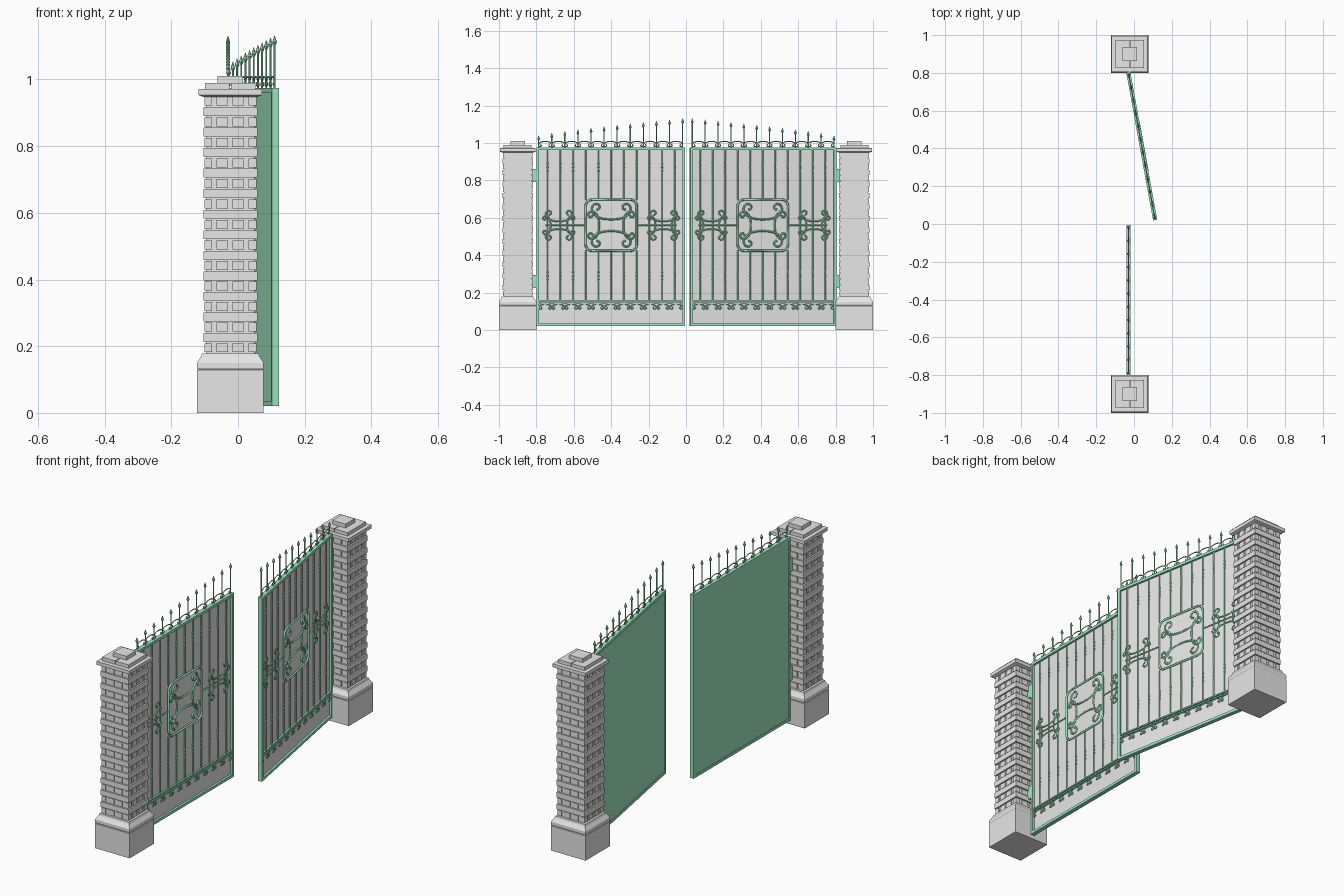
import bpy, bmesh, math
from mathutils import Matrix, Vector

cube = bpy.data.objects.get("Cube")
if cube:
    bpy.data.objects.remove(cube, do_unlink=True)


def material(name, rgb):
    m = bpy.data.materials.new(name)
    m.use_nodes = True
    m.diffuse_color = (*rgb, 1)
    m.node_tree.nodes["Principled BSDF"].inputs["Base Color"].default_value = (*rgb, 1)
    return m


STONE = material("stone grey", (0.8, 0.8, 0.8))
GREEN = material("gate green", (0.37, 0.82, 0.56))


def finish(name, bm, mats, matrix=Matrix()):
    bmesh.ops.recalc_face_normals(bm, faces=bm.faces)
    me = bpy.data.meshes.new(name)
    bm.to_mesh(me)
    bm.free()
    for m in mats:
        me.materials.append(m)
    ob = bpy.data.objects.new(name, me)
    ob.matrix_world = matrix
    bpy.context.collection.objects.link(ob)
    return ob


def box(bm, lo, hi):
    lo, hi = Vector(lo), Vector(hi)
    size = Matrix.Diagonal((*(hi - lo), 1))
    bmesh.ops.create_cube(bm, size=1, matrix=Matrix.Translation((lo + hi) / 2) @ size)


def spindle(bm, x, y, z0, z1, r0, r1, sides=6):
    bmesh.ops.create_cone(bm, cap_ends=True, segments=sides, radius1=r0, radius2=r1,
                          depth=z1 - z0, matrix=Matrix.Translation((x, y, (z0 + z1) / 2)))


def square_loft(bm, rings):
    # stack of square rings given as (half width, height)
    loops = [[bm.verts.new((sx * h, sy * h, z))
              for sx, sy in ((-1, -1), (1, -1), (1, 1), (-1, 1))] for h, z in rings]
    for a, b in zip(loops, loops[1:]):
        for i in range(4):
            j = (i + 1) % 4
            bm.faces.new((a[i], a[j], b[j], b[i]))
    bm.faces.new(loops[0])
    bm.faces.new(loops[-1])


def pillar(side, label):
    at = Matrix.Translation((-0.023, side * 0.9, 0))

    # plinth with a moulded ledge
    bm = bmesh.new()
    square_loft(bm, [(0.1, 0), (0.1, 0.128), (0.097, 0.13), (0.1, 0.135), (0.1, 0.15),
                     (0.088, 0.168), (0.085, 0.178)])
    finish(label + "_plinth", bm, [STONE], at)

    # core and alternating courses of bricks
    bm = bmesh.new()
    box(bm, (-0.073, -0.073, 0.17), (0.073, 0.073, 0.96))
    rows, z0, gap = 25, 0.18, 0.007
    pitch = 0.77 / rows
    for row in range(rows):
        z = z0 + row * pitch
        if row % 2:
            cuts, out = [-0.081, 0.081], 0.081
        else:
            cuts, out = [-0.078, -0.048, 0, 0.048, 0.078], 0.078
        for turn in range(4):
            part = bmesh.new()
            last = len(cuts) - 2
            for i in range(last + 1):
                a = cuts[i] + (gap if i > 0 else 0)
                b = cuts[i + 1] - (gap if i < last else 0)
                box(part, (a, 0.07, z + 0.002), (b, out, z + pitch - 0.002))
            part.transform(Matrix.Rotation(turn * math.pi / 2, 4, "Z"))
            me = bpy.data.meshes.new("course")
            part.to_mesh(me)
            part.free()
            bm.from_mesh(me)
            bpy.data.meshes.remove(me)
    finish(label + "_brickwork", bm, [STONE], at)

    # stepped cap made of slabs
    bm = bmesh.new()
    square_loft(bm, [(0.082, 0.948), (0.095, 0.953), (0.095, 0.971), (0.09, 0.972)])
    for sx in (-1, 1):
        box(bm, (sx * 0.039 - 0.037, -0.075, 0.97), (sx * 0.039 + 0.037, 0.075, 0.99))
    box(bm, (-0.038, -0.038, 0.985), (0.038, 0.038, 1.01))
    finish(label + "_cap", bm, [STONE], at)


def curl(u, z, length, angle, flip, steps=26):
    # path whose curvature grows until it winds into a scroll
    pts, heading, ds = [], 0.0, length / steps
    p, q = 0.0, 0.0
    ca, sa = math.cos(angle), math.sin(angle)
    for i in range(steps + 1):
        a, b = p * flip, q
        pts.append((u + a * ca - b * sa, z + a * sa + b * ca))
        p += math.cos(heading) * ds
        q += math.sin(heading) * ds
        heading += (0.9 + 18 * ((i + 0.5) / steps) ** 2) / steps
    return pts


def c_scroll(u, z, length, angle):
    left = curl(u, z, length, angle, -1)
    return left[:0:-1] + curl(u, z, length, angle, 1)


def ornament(u, z, s):
    # four scrolls standing back to back
    paths = [c_scroll(u, z + d * 0.028 * s, 0.2 * s, 0 if d > 0 else math.pi) for d in (1, -1)]
    paths += [c_scroll(u + d * 0.058 * s, z, 0.14 * s, -d * math.pi / 2) for d in (1, -1)]
    return paths


def ironwork(name, paths, flip, x, radius, matrix, closed=False):
    cu = bpy.data.curves.new(name, "CURVE")
    cu.dimensions = "3D"
    cu.bevel_depth = radius
    cu.bevel_resolution = 0
    for path in paths:
        sp = cu.splines.new("POLY")
        sp.points.add(len(path) - 1)
        for pt, (u, z) in zip(sp.points, path):
            pt.co = (x, u * flip, z, 1)
        sp.use_cyclic_u = closed
    cu.materials.append(GREEN)
    ob = bpy.data.objects.new(name, cu)
    ob.matrix_world = matrix
    bpy.context.collection.objects.link(ob)
    bpy.ops.object.select_all(action="DESELECT")
    ob.select_set(True)
    bpy.context.view_layer.objects.active = ob
    bpy.ops.object.convert(target="MESH")


def leaf(flip, pivot, swing, label):
    at = Matrix.Translation(pivot) @ Matrix.Rotation(swing, 4, "Z")
    width, mid, centre_z = 0.795, 0.4, 0.56

    def slab(bm, u0, u1, z0, z1, x0, x1):
        ys = sorted((u0 * flip, u1 * flip))
        box(bm, (x0, ys[0], z0), (x1, ys[1], z1))

    # outer frame and lower rails
    bm = bmesh.new()
    t, d = 0.014, 0.011
    for u in (0, width - t):
        slab(bm, u, u + t, 0.02, 0.975, -d, d)
    for z in (0.02, 0.975 - t):
        slab(bm, t, width - t, z, z + t, -d, d)
    for z in (0.14, 0.152):
        slab(bm, t, width - t, z, z + 0.007, -0.002, 0.009)
    finish(label + "_frame", bm, [GREEN], at)

    # sheet panel, painted on its back only
    bm = bmesh.new()
    slab(bm, t / 2, width - t / 2, 0.025, 0.97, -0.008, 0)
    bm.normal_update()
    for f in bm.faces:
        f.material_index = 1 if f.normal.x < -0.5 else 0
    finish(label + "_panel", bm, [STONE, GREEN], at)

    # upright bars with knots, interrupted by the medallion
    bm = bmesh.new()
    for i in range(11):
        u = 0.06 + 0.068 * i
        spans = [(0.155, 0.965)]
        if abs(u - mid) < 0.139:
            spans = [(0.155, 0.425), (0.695, 0.965)]
        for a, b in spans:
            spindle(bm, 0.004, u * flip, a, b, 0.0035, 0.0035, 4)
        for z in (0.29, 0.87):
            for k in (-1, 0, 1):
                c = z + 0.02 * k
                spindle(bm, 0.004, u * flip, c - 0.008, c, 0.003, 0.0055)
                spindle(bm, 0.004, u * flip, c, c + 0.008, 0.0055, 0.003)
    finish(label + "_bars", bm, [GREEN], at)

    # spear tipped spikes rising towards the middle
    bm = bmesh.new()
    us = [0.012 + 0.07 * i for i in range(12)]
    for i, u in enumerate(us):
        top = 1.04 + 0.092 * (i / 11) ** 0.8
        spindle(bm, 0, u * flip, 0.97, top - 0.022, 0.003, 0.003)
        spindle(bm, 0, u * flip, top - 0.028, top - 0.02, 0.003, 0.0075)
        spindle(bm, 0, u * flip, top - 0.02, top, 0.0075, 0.0005)
    finish(label + "_spikes", bm, [GREEN], at)

    # scroll borders above the frame and below the rail
    gaps = [(a + b) / 2 for a, b in zip(us, us[1:])]
    ironwork(label + "_top_scrolls", [c_scroll(u, 1.008, 0.075, math.pi) for u in gaps],
             flip, 0, 0.003, at)
    ironwork(label + "_bottom_scrolls", [c_scroll(u, 0.138, 0.07, math.pi) for u in gaps],
             flip, 0.004, 0.003, at)

    # medallion with rounded corners and its scrolls
    ring, half, r = [], 0.137, 0.035
    for k in range(4):
        base = math.pi / 4 + k * math.pi / 2
        cu = mid + math.copysign(half - r, math.cos(base))
        cz = centre_z + math.copysign(half - r, math.sin(base))
        for j in range(7):
            a = k * math.pi / 2 + j * math.pi / 12
            ring.append((cu + r * math.cos(a), cz + r * math.sin(a)))
    ironwork(label + "_medallion_ring", [ring], flip, 0.006, 0.006, at, True)
    ironwork(label + "_medallion_scrolls", ornament(mid, centre_z, 1.12), flip, 0.005, 0.005, at)

    # side ornaments and the stems that join them to the medallion
    side = ornament(0.12, centre_z, 0.76) + ornament(0.68, centre_z, 0.76)
    for a, b in ((0.05, mid - half), (mid + half, 0.75)):
        side.append([(a, centre_z), (b, centre_z)])
    ironwork(label + "_side_scrolls", side, flip, 0.005, 0.004, at)

    # hinge plates reaching into the pillar
    bm = bmesh.new()
    for z in (0.26, 0.825):
        slab(bm, -0.035, 0.004, z - 0.035, z + 0.035, -0.008, 0.008)
    finish(label + "_hinges", bm, [GREEN], at)


pillar(-1, "front_pillar")
pillar(1, "rear_pillar")
leaf(1, (-0.03, -0.8, 0), 0, "front_leaf")
leaf(-1, (-0.03, 0.803, 0), math.radians(10.3), "rear_leaf")
